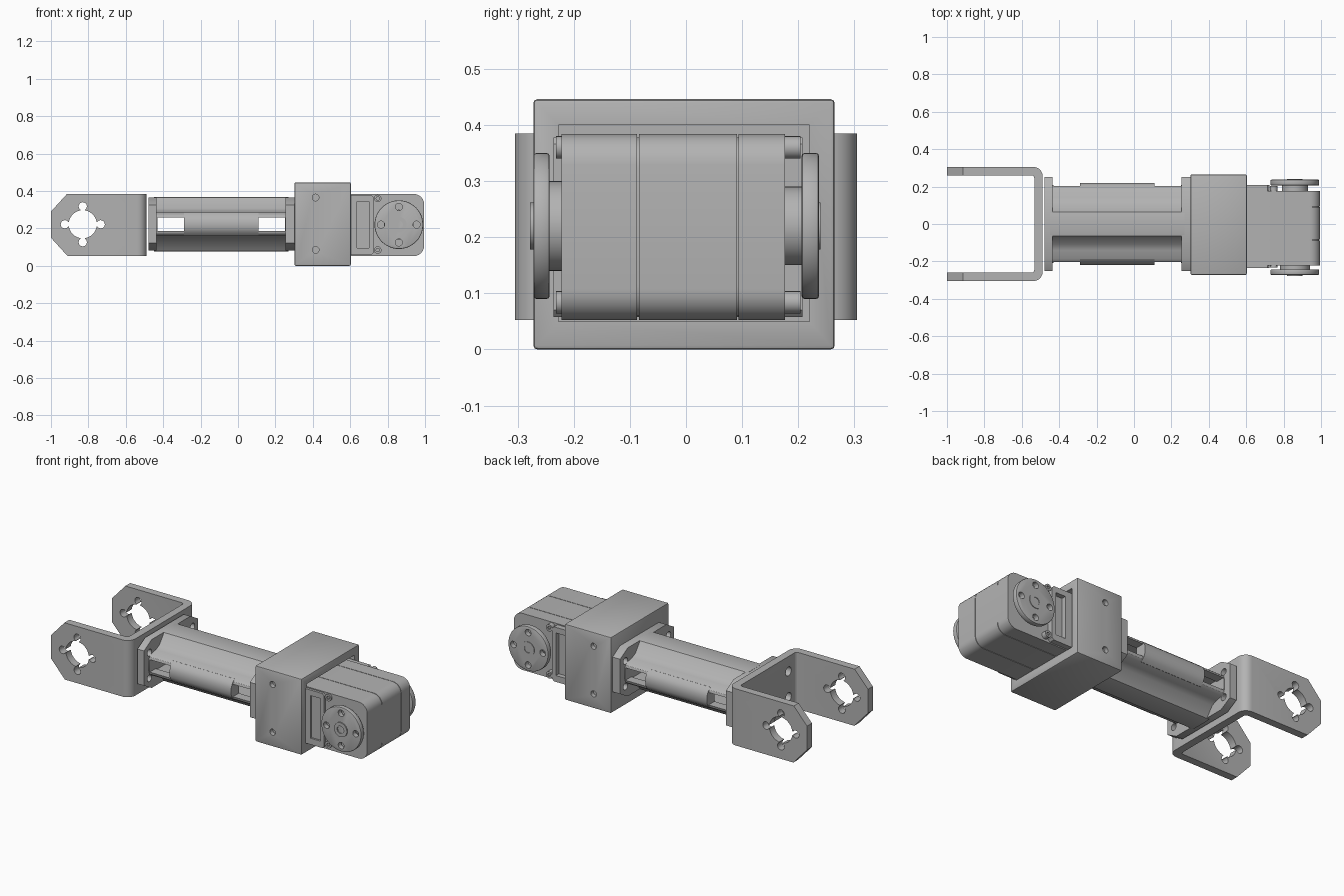
import bpy
import bmesh
from math import cos, sin, pi, radians

if "Cube" in bpy.data.objects:
    bpy.data.objects.remove(bpy.data.objects["Cube"])

CZ = 0.222   # height of the long axis
grey = bpy.data.materials.new("light_grey")
grey.use_nodes = True
grey.diffuse_color = (0.45, 0.45, 0.45, 1)
grey.node_tree.nodes["Principled BSDF"].inputs["Base Color"].default_value = (0.45, 0.45, 0.45, 1)


def prism(name, pts, axis, lo, hi):
    """Extrude a 2D outline along an axis; the other two axes keep x, y, z order."""
    place = {"x": lambda a, b, t: (t, a, b),
             "y": lambda a, b, t: (a, t, b),
             "z": lambda a, b, t: (a, b, t)}[axis]
    bm = bmesh.new()
    ends = [[bm.verts.new(place(a, b, t)) for a, b in pts] for t in (lo, hi)]
    n = len(pts)
    bm.faces.new(ends[0])
    bm.faces.new(ends[1])
    for i in range(n):
        j = (i + 1) % n
        bm.faces.new((ends[0][i], ends[0][j], ends[1][j], ends[1][i]))
    bmesh.ops.recalc_face_normals(bm, faces=bm.faces)
    mesh = bpy.data.meshes.new(name)
    bm.to_mesh(mesh)
    bm.free()
    mesh.materials.append(grey)
    ob = bpy.data.objects.new(name, mesh)
    bpy.context.collection.objects.link(ob)
    return ob


def arc(a, b, r, start, end, n):
    return [(a + r * cos(radians(start + (end - start) * i / n)),
             b + r * sin(radians(start + (end - start) * i / n))) for i in range(n + 1)]


def disc(name, a, b, r, axis, lo, hi, n=40):
    return prism(name, arc(a, b, r, 0, 360, n)[:-1], axis, lo, hi)


def rect(a0, a1, b0, b1):
    return [(a0, b0), (a1, b0), (a1, b1), (a0, b1)]


def octagon(a0, a1, b0, b1, ca, cb):
    return [(a0 + ca, b0), (a1 - ca, b0), (a1, b0 + cb), (a1, b1 - cb),
            (a1 - ca, b1), (a0 + ca, b1), (a0, b1 - cb), (a0, b0 + cb)]


def select(ob):
    bpy.ops.object.select_all(action="DESELECT")
    ob.select_set(True)
    bpy.context.view_layer.objects.active = ob


def boolean(ob, cutters, operation="DIFFERENCE"):
    select(ob)
    for c in cutters:
        m = ob.modifiers.new("cut", "BOOLEAN")
        m.operation, m.object, m.solver = operation, c, "EXACT"
        bpy.ops.object.modifier_apply(modifier=m.name)
        bpy.data.objects.remove(c)


def bevel(ob, width, segments=2):
    select(ob)
    m = ob.modifiers.new("edge", "BEVEL")
    m.width, m.segments, m.limit_method = width, segments, "ANGLE"
    bpy.ops.object.modifier_apply(modifier=m.name)


# U-shaped bracket: bent strip, trimmed to the side outline
R, T, XB = 0.305, 0.045, -0.488
strip = ([(-1, -R)] + arc(XB - 0.05, -R + 0.05, 0.05, -90, 0, 6)
         + arc(XB - 0.05, R - 0.05, 0.05, 0, 90, 6) + [(-1, R), (-1, R - T)]
         + arc(XB - T - 0.015, R - T - 0.015, 0.015, 90, 0, 3)
         + arc(XB - T - 0.015, -R + T + 0.015, 0.015, 0, -90, 3) + [(-1, -R + T)])
bracket = prism("u_bracket", strip, "z", 0.052, 0.385)
outline = [(-1, 0.15), (-0.9, 0.04), (-0.4, 0.04), (-0.4, 0.4), (-0.9, 0.4), (-1, 0.29)]
boolean(bracket, [prism("trim", outline, "y", -0.5, 0.5)], "INTERSECT")
hx = -0.83
cuts = [disc("bore", hx, CZ, 0.075, "y", -0.5, 0.5)]
for k in range(4):
    dx, dz = cos(k * pi / 2), sin(k * pi / 2)
    cuts.append(disc("lobe", hx + 0.096 * dx, CZ + 0.096 * dz, 0.022, "y", -0.5, 0.5, 20))
    w, h = (0.045, 0.011) if k % 2 == 0 else (0.011, 0.045)
    cx, cz = hx + 0.05 * dx, CZ + 0.05 * dz
    cuts.append(prism("slot", rect(cx - w, cx + w, cz - h, cz + h), "y", -0.5, 0.5))
for y in (-0.19, 0.19):
    for z in (-0.075, 0.075):
        cuts.append(disc("screw", y, CZ + z, 0.026, "x", -0.6, -0.45, 20))
boolean(bracket, cuts)

# Link beam: ridged outline, symmetric both ways, with an inner channel and side windows
quarter = [(0.055, 0.145), (0.065, 0.142), (0.108, 0.085), (0.14, 0.07),
           (0.185, 0.062), (0.2, 0.05), (0.208, 0.025)]
section = (quarter + [(y, -z) for y, z in reversed(quarter)]
           + [(-y, -z) for y, z in quarter] + [(-y, z) for y, z in reversed(quarter)])
beam = prism("link_beam", [(y, z + CZ) for y, z in section], "x", -0.45, 0.27)
cuts = [prism("channel", rect(-0.15, 0.15, CZ - 0.045, CZ + 0.045), "x", -0.43, 0.25)]
for x0, x1 in ((-0.43, -0.29), (0.11, 0.25)):
    cuts.append(prism("window", rect(x0, x1, CZ - 0.036, CZ + 0.037), "y", -0.4, 0.4))
boolean(beam, cuts)

# Bulging covers between the windows
for side, s in (("right", -1), ("left", 1)):
    bulge = [(0.15, -0.05), (0.188, -0.062), (0.208, -0.045), (0.22, -0.02),
             (0.22, 0.02), (0.208, 0.045), (0.188, 0.062), (0.15, 0.05)]
    prism(side + "_beam_cover", [(s * y, z + CZ) for y, z in bulge], "x", -0.29, 0.11)

# End flanges with screw holes
for name, x0, x1 in (("outer_flange", -0.478, -0.435), ("inner_flange", 0.253, 0.305)):
    flange = prism(name, octagon(-0.25, 0.25, CZ - 0.14, CZ + 0.144, 0.07, 0.04), "x", x0, x1)
    boolean(flange, [disc("screw", y, CZ + z, 0.02, "x", x0 - 0.1, x1 + 0.1, 20)
                     for y in (-0.2, 0.2) for z in (-0.075, 0.075)])

# Square sleeve holding the motor
sleeve = prism("sleeve", rect(-0.272, 0.265, 0, 0.446), "x", 0.302, 0.603)
bevel(sleeve, 0.007)
cuts = [prism("pocket", rect(-0.227, 0.22, 0.05, 0.4), "x", 0.34, 0.7)]
for y0, y1 in ((-0.4, -0.245), (0.24, 0.4)):
    for z in (0.085, 0.365):
        cuts.append(disc("screw", 0.415, z, 0.018, "y", y0, y1, 20))
boolean(sleeve, cuts)

# Motor body: three shells over a slightly smaller core, leaving fine seams
def body_outline(inset):
    x1, z0, z1, r = 0.995 - inset, 0.052 + inset, 0.384 - inset, 0.055
    return ([(0.35, z0)] + arc(x1 - r, z0 + r, r, -90, 0, 6)
            + arc(x1 - r, z1 - r, r, 0, 90, 6) + [(0.35, z1)])


prism("motor_core", body_outline(0.006), "y", -0.215, 0.17)
for name, y0, y1 in (("motor_front_shell", -0.222, -0.087),
                     ("motor_middle_shell", -0.084, 0.091),
                     ("motor_back_shell", 0.094, 0.176)):
    prism(name, body_outline(0), "y", y0, y1)

# Raised side frames, bolts and horns on both motor sides
for side, s, face, frame_y, hub_y, horn_y, tip_y, hub_r in (
        ("front", -1, 0.215, 0.236, 0.243, 0.272, 0.278, 0.08),
        ("back", 1, 0.17, 0.208, 0.206, 0.237, 0.24, 0.07)):
    def span(a, b):
        return sorted((s * a, s * b))

    frame = prism(side + "_motor_frame", octagon(0.56, 0.725, 0.058, 0.378, 0.012, 0.012),
                  "y", *span(face, frame_y))
    boolean(frame, [prism("recess", rect(0.635, 0.7, 0.095, 0.345), "y",
                          *span(face + 0.01, frame_y + 0.1))])
    for end, z in (("lower", 0.084), ("upper", 0.36)):
        bolt = disc(side + "_" + end + "_bolt", 0.747, z, 0.02, "y", *span(face, frame_y - 0.004), 20)
        boolean(bolt, [disc("socket", 0.747, z, 0.01, "y",
                            *span(frame_y - 0.014, frame_y + 0.1), 6)])
    disc(side + "_horn_hub", 0.86, CZ - 0.002, hub_r, "y", *span(face, hub_y + 0.005))
    horn = disc(side + "_horn", 0.86, CZ - 0.002, 0.13, "y", *span(hub_y, horn_y), 48)
    bevel(horn, 0.005)
    boolean(horn, [disc("hole", 0.86 + 0.095 * cos(k * pi / 2), CZ - 0.002 + 0.095 * sin(k * pi / 2),
                        0.019, "y", *span(hub_y - 0.05, horn_y + 0.1), 20) for k in range(4)])
    boss = disc(side + "_horn_boss", 0.86, CZ - 0.002, 0.042, "y", *span(horn_y - 0.005, tip_y))
    boolean(boss, [disc("socket", 0.86, CZ - 0.002, 0.022, "y",
                        *span(tip_y - 0.008, tip_y + 0.1), 20)])

# Smooth the round surfaces while keeping edges crisp
for ob in list(bpy.context.scene.objects):
    if ob.type == "MESH":
        select(ob)
        bpy.ops.object.shade_smooth_by_angle(angle=radians(30))
